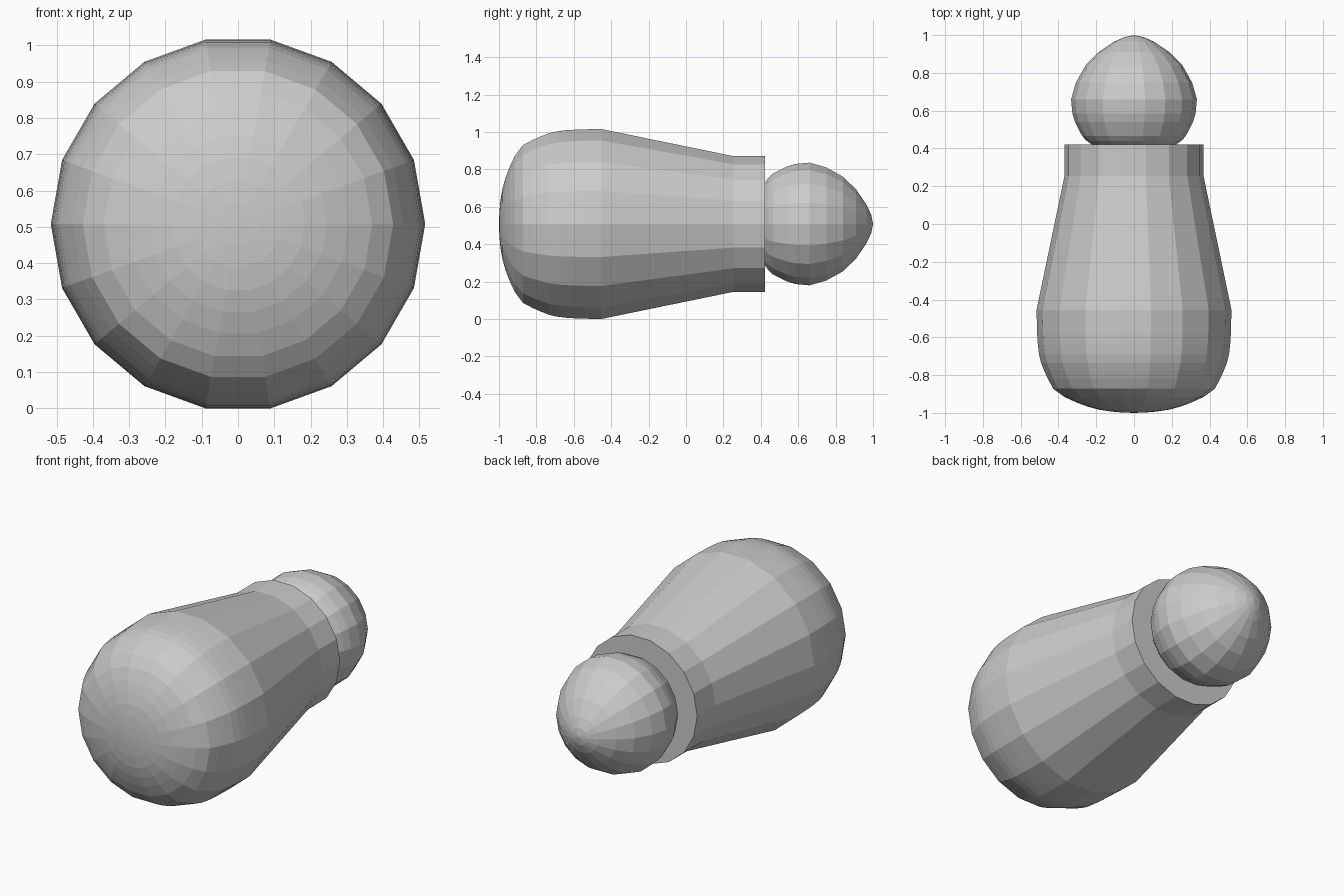
import bpy, bmesh
from math import cos, sin, pi

if "Cube" in bpy.data.objects:
    bpy.data.objects.remove(bpy.data.objects["Cube"])

SIDES = 18
CENTRE_Z = 0.508


def lathe(name, profile):
    """Revolve (y, radius) points around the lengthwise y axis, flat shaded."""
    bm = bmesh.new()
    rings = []
    for y, r in profile:
        if r == 0:
            rings.append([bm.verts.new((0, y, CENTRE_Z))] * SIDES)
        else:
            rings.append([bm.verts.new((r * cos(2 * pi * i / SIDES), y,
                                        CENTRE_Z + r * sin(2 * pi * i / SIDES)))
                          for i in range(SIDES)])
    for a, b in zip(rings, rings[1:]):
        for i in range(SIDES):
            j = (i + 1) % SIDES
            bm.faces.new(list(dict.fromkeys((a[i], b[i], b[j], a[j]))))
    bmesh.ops.recalc_face_normals(bm, faces=bm.faces)
    mesh = bpy.data.meshes.new(name)
    bm.to_mesh(mesh)
    bm.free()
    obj = bpy.data.objects.new(name, mesh)
    bpy.context.collection.objects.link(obj)
    # make sure the shell faces outward
    return obj


# Tapered body: domed end, rounded shoulder, straight collar, annular rim
lathe("body", [
    (-1.0, 0), (-0.998, 0.06), (-0.993, 0.12), (-0.983, 0.185),
    (-0.967, 0.245), (-0.945, 0.305), (-0.915, 0.37), (-0.872, 0.428),
    (-0.82, 0.456), (-0.775, 0.476), (-0.735, 0.492), (-0.69, 0.503),
    (-0.64, 0.509), (-0.58, 0.513), (-0.455, 0.516),
    (0.255, 0.368), (0.422, 0.368), (0.422, 0.225)])

# Rounded knob seated on the rim
lathe("knob", [
    (0.422, 0.225), (0.44, 0.25), (0.465, 0.274), (0.50, 0.292),
    (0.54, 0.312), (0.585, 0.326), (0.66, 0.333), (0.75, 0.307),
    (0.84, 0.256), (0.91, 0.187), (0.965, 0.105), (0.99, 0.05), (1.0, 0)])
